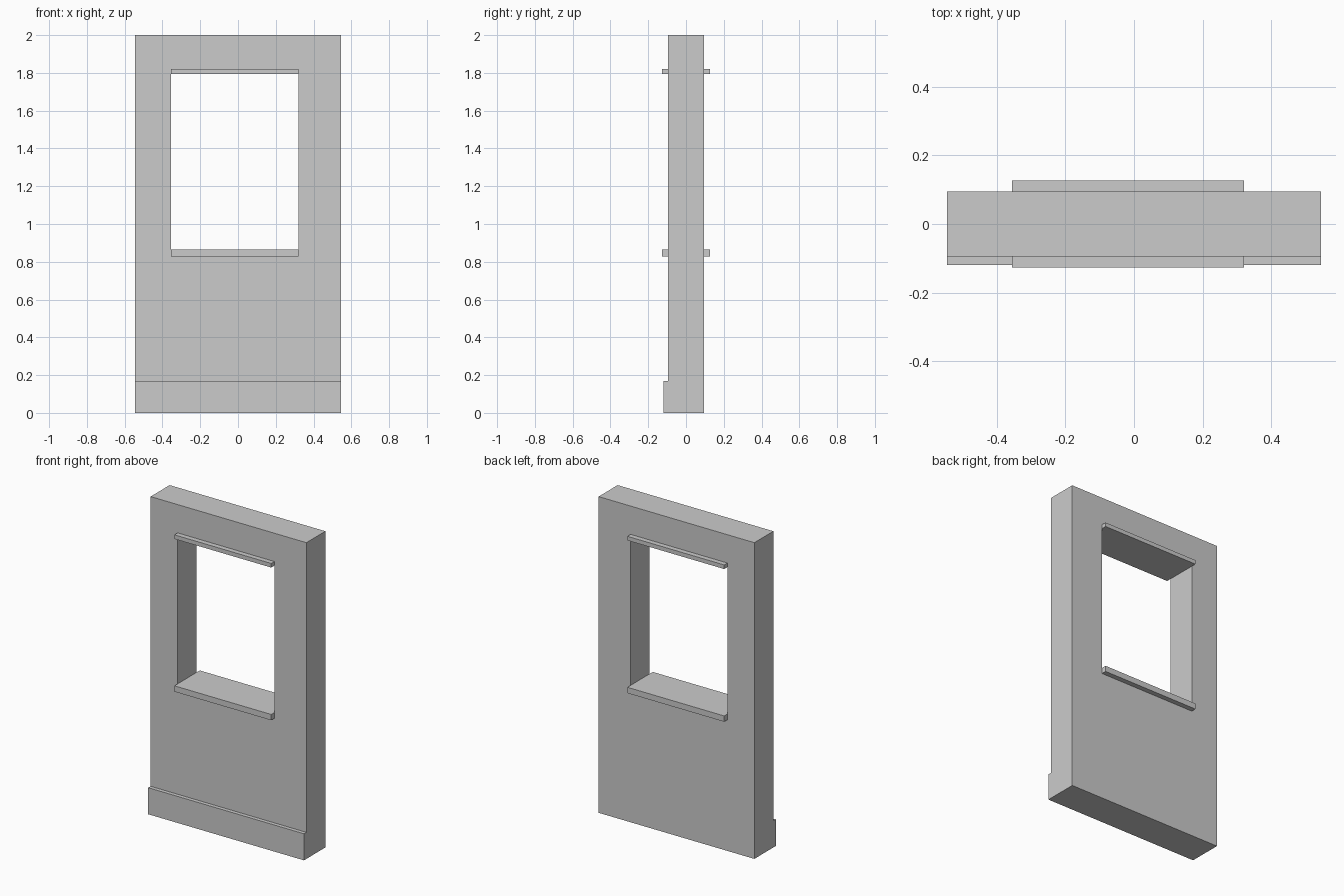
import bpy
import bmesh

if "Cube" in bpy.data.objects:
    bpy.data.objects.remove(bpy.data.objects["Cube"])

HALF_W, HALF_D = 0.545, 0.095          # wall half width and half depth
X0, X1 = -0.356, 0.321                 # window sides
Z0, Z1 = 0.866, 1.795                  # window bottom and top


def finish(name, bm):
    bmesh.ops.recalc_face_normals(bm, faces=bm.faces)
    mesh = bpy.data.meshes.new(name)
    bm.to_mesh(mesh)
    bm.free()
    obj = bpy.data.objects.new(name, mesh)
    bpy.context.collection.objects.link(obj)
    return obj


def extrude_x(name, profile, x0, x1):
    """Extrude a (y, z) profile from x0 to x1."""
    bm = bmesh.new()
    face = bm.faces.new([bm.verts.new((x0, y, z)) for y, z in profile])
    new = bmesh.ops.extrude_face_region(bm, geom=[face], use_keep_orig=True)
    verts = [g for g in new["geom"] if isinstance(g, bmesh.types.BMVert)]
    bmesh.ops.translate(bm, verts=verts, vec=(x1 - x0, 0, 0))
    return finish(name, bm)


def rect(y0, y1, z0, z1):
    return [(y0, z0), (y1, z0), (y1, z1), (y0, z1)]


# Wall panel with a stepped plinth on the front
wall = extrude_x("wall_panel", [
    (-0.119, 0), (HALF_D, 0), (HALF_D, 2), (-HALF_D, 2),
    (-HALF_D, 0.168), (-0.119, 0.168)], -HALF_W, HALF_W)

# Window opening, cut through the wall
cutter = extrude_x("window_cutter", rect(-0.3, 0.3, Z0, Z1), X0, X1)
cutter.hide_render = True
cutter.hide_viewport = True
cutter.display_type = 'WIRE'
cut = wall.modifiers.new("window_opening", 'BOOLEAN')
cut.operation = 'DIFFERENCE'
cut.solver = 'EXACT'
cut.object = cutter

# Sill and lintel ledges, mirrored from the front face to the back
for name, z0, z1 in (("window_sill", 0.829, Z0), ("window_lintel", Z1, 1.821)):
    ledge = extrude_x(name, rect(-0.127, -HALF_D, z0, z1), X0, X1)
    mirror = ledge.modifiers.new("back_ledge", 'MIRROR')
    mirror.use_axis = (False, True, False)
    mirror.use_mirror_merge = False
